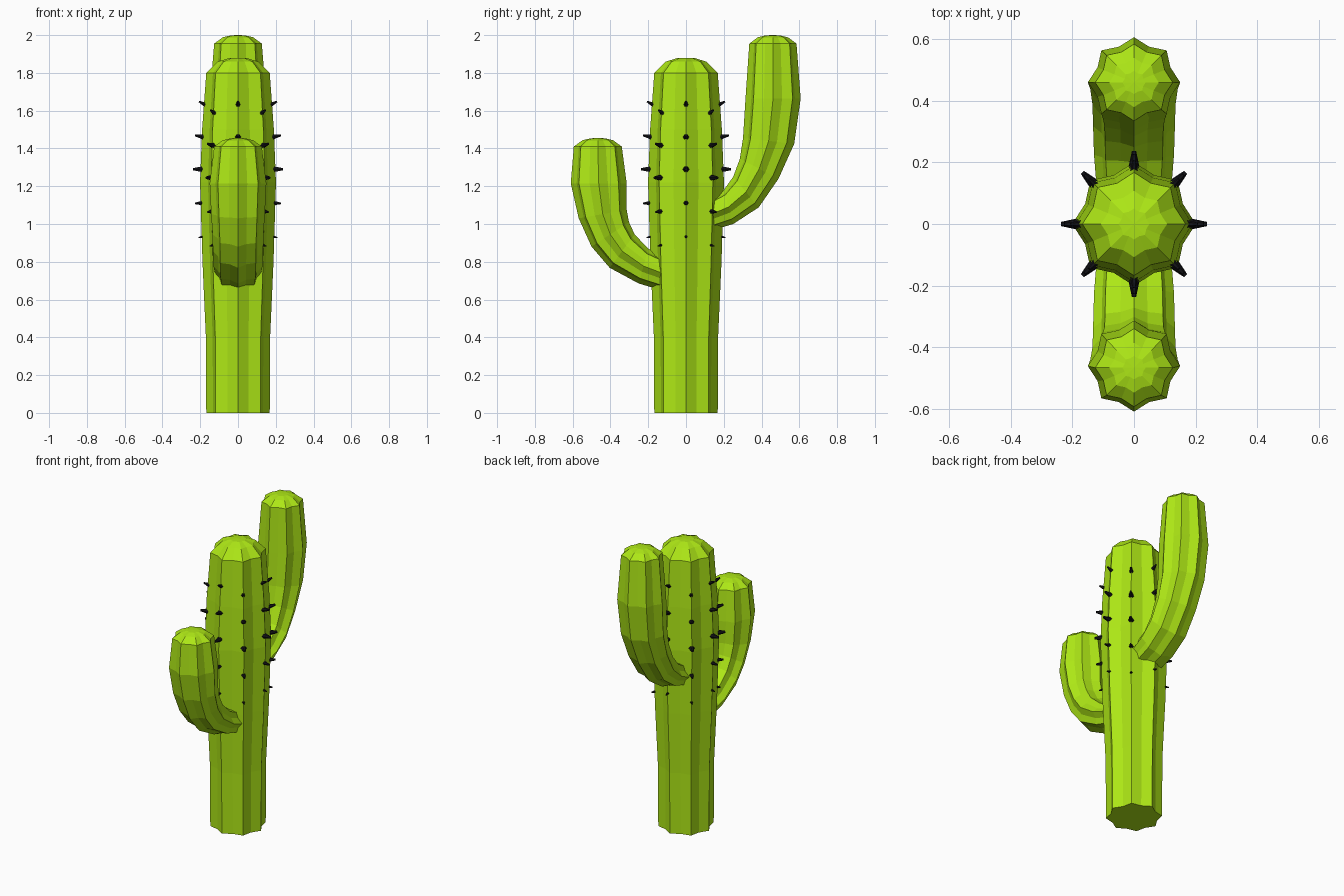
import bpy, bmesh, math
from mathutils import Vector, Matrix

if "Cube" in bpy.data.objects:
    bpy.data.objects.remove(bpy.data.objects["Cube"])


def material(name, color):
    m = bpy.data.materials.new(name)
    m.diffuse_color = color
    m.use_nodes = True
    m.node_tree.nodes["Principled BSDF"].inputs["Base Color"].default_value = m.diffuse_color
    return m


GREEN = material("cactus_green", (0.42, 0.80, 0.008, 1))
BLACK = material("spine_black", (0.006, 0.006, 0.008, 1))
RIBS, GROOVE = 8, 0.855


def finish(bm, name, mat):
    bmesh.ops.recalc_face_normals(bm, faces=bm.faces)
    me = bpy.data.meshes.new(name)
    bm.to_mesh(me)
    bm.free()
    me.materials.append(mat)
    ob = bpy.data.objects.new(name, me)
    bpy.context.collection.objects.link(ob)
    return ob


def ribbed(name, rings, dome):
    """Loft star-shaped rings (outer y, outer z, inner y, inner z, x radius), then a dome."""
    rings = list(rings)
    oy, oz, iy, iz, xr = rings[-1]
    cy = (oy + iy) / 2
    for s, h in ((0.64, 0.74), (0.3, 0.97)):
        rings.append((cy + (oy - cy) * s, oz + dome * h, cy + (iy - cy) * s, iz + dome * h, xr * s))
    bm = bmesh.new()
    n = RIBS * 2
    loops = []
    for oy, oz, iy, iz, xr in rings:
        mid = Vector((0, (oy + iy) / 2, (oz + iz) / 2))
        half = Vector((0, (oy - iy) / 2, (oz - iz) / 2))
        loop = []
        for k in range(n):
            a = 2 * math.pi * k / n
            r = GROOVE if k % 2 else 1
            loop.append(bm.verts.new(mid + half * (r * math.cos(a)) + Vector((xr * r * math.sin(a), 0, 0))))
        loops.append(loop)
    for lo, hi in zip(loops, loops[1:]):
        for k in range(n):
            j = (k + 1) % n
            bm.faces.new((lo[k], lo[j], hi[j], hi[k]))
    bm.faces.new(loops[0])
    tip = bm.verts.new((0, cy, rings[-1][1] + dome * 0.03))
    for k in range(n):
        bm.faces.new((loops[-1][k], loops[-1][(k + 1) % n], tip))
    return finish(bm, name, GREEN)


# Trunk
profile = [(0, 0.168), (0.4, 0.17), (0.8, 0.188), (1.22, 0.201), (1.5, 0.19), (1.8, 0.168)]
ribbed("trunk", [(r, z, -r, z, r) for z, r in profile], 0.08)

# Arms: bent ribbed tubes, front one low, back one high
front = [(0.10, 0.64, 0.10, 0.82, 0.12), (0.25, 0.685, 0.20, 0.87, 0.13),
         (0.404, 0.768, 0.272, 0.945, 0.133), (0.50, 0.88, 0.302, 1.01, 0.135),
         (0.568, 1.03, 0.314, 1.075, 0.142), (0.61, 1.215, 0.314, 1.215, 0.15),
         (0.594, 1.41, 0.34, 1.41, 0.126)]
back = [(0.10, 0.955, 0.10, 1.12, 0.12), (0.25, 1.0, 0.20, 1.18, 0.13),
        (0.385, 1.088, 0.25, 1.25, 0.133), (0.49, 1.24, 0.285, 1.345, 0.135),
        (0.573, 1.425, 0.302, 1.455, 0.142), (0.607, 1.665, 0.315, 1.665, 0.15),
        (0.585, 1.955, 0.335, 1.955, 0.126)]
ribbed("front_arm", [(-a, b, -c, d, x) for a, b, c, d, x in front], 0.045)
ribbed("back_arm", back, 0.045)

# Spines: five rows on every rib, largest in the middle row
rows = [(1.64, 0.7, 28, 0.182), (1.465, 0.9, 12, 0.193), (1.29, 1.0, 0, 0.199),
        (1.11, 0.75, -5, 0.198), (0.93, 0.45, -12, 0.193)]
bm = bmesh.new()
for k in range(RIBS):
    for z, s, tilt, r in rows:
        zz = z - (0.045 if k % 2 else 0)
        place = (Matrix.Rotation(k * math.pi / 4, 4, 'Z')
                 @ Matrix.Translation((r + 0.012 * s, 0, zz))
                 @ Matrix.Rotation(math.radians(90 - tilt), 4, 'Y'))
        bmesh.ops.create_cone(bm, cap_ends=True, segments=6, radius1=0.018 * s,
                              radius2=0.007 * s, depth=0.052 * s, matrix=place)
finish(bm, "spines", BLACK)
